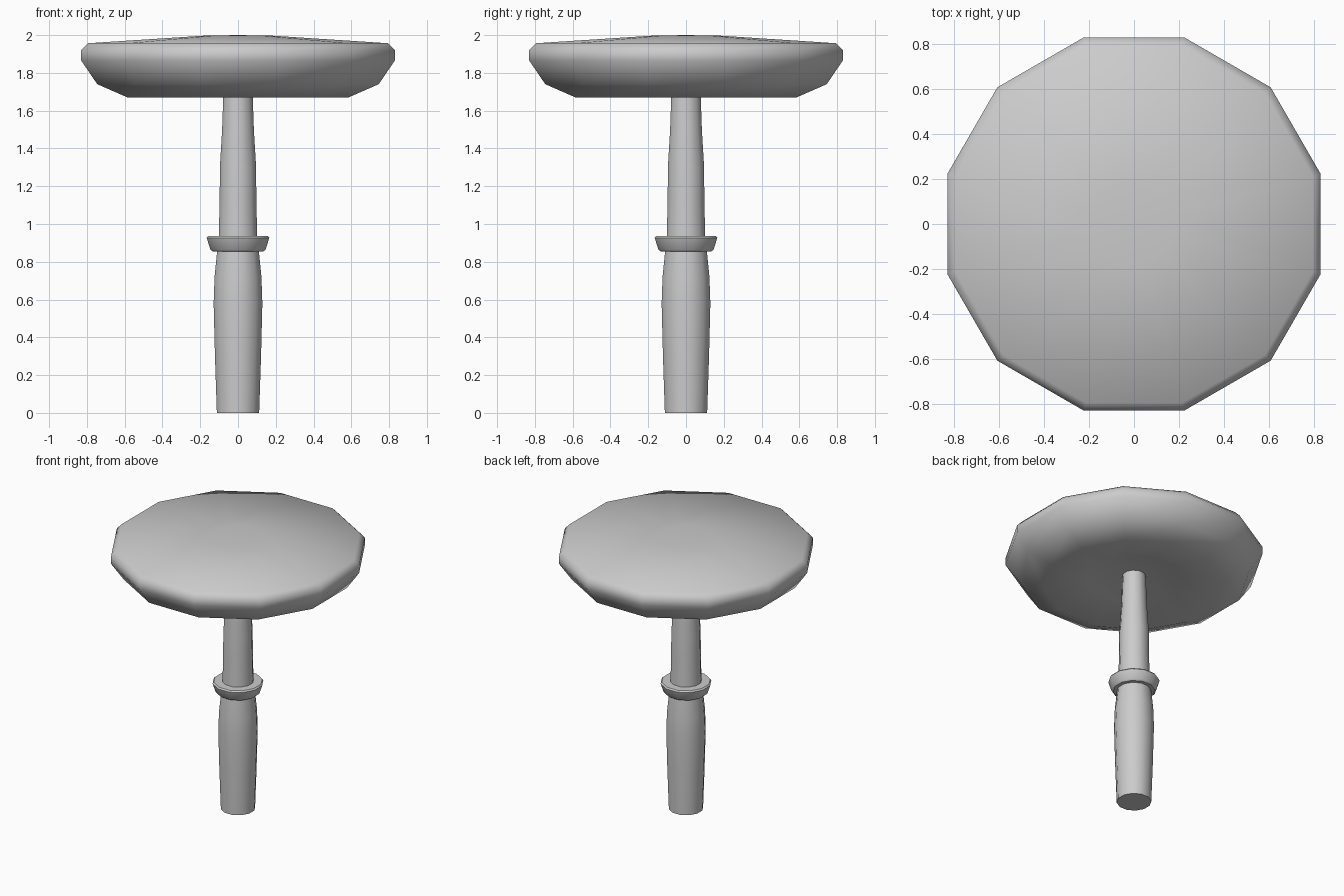
import bpy, bmesh, math

if "Cube" in bpy.data.objects:
    bpy.data.objects.remove(bpy.data.objects["Cube"])

SIDES = 12
APOTHEM = math.cos(math.pi / SIDES)


def lathe(name, profile, smooth_angle=40):
    """Revolve (half width, z) points; zero half width makes a pole."""
    bm = bmesh.new()
    rings = []
    for w, z in profile:
        if w == 0:
            rings.append([bm.verts.new((0, 0, z))])
            continue
        r = w / APOTHEM
        rings.append([bm.verts.new((r * math.cos(a), r * math.sin(a), z))
                      for a in (2 * math.pi * (i + 0.5) / SIDES for i in range(SIDES))])
    for lo, hi in zip(rings, rings[1:]):
        for i in range(SIDES):
            j = (i + 1) % SIDES
            quad = [lo[i % len(lo)], lo[j % len(lo)], hi[j % len(hi)], hi[i % len(hi)]]
            bm.faces.new(list(dict.fromkeys(quad)))
    bmesh.ops.recalc_face_normals(bm, faces=bm.faces)
    mesh = bpy.data.meshes.new(name)
    bm.to_mesh(mesh)
    bm.free()
    obj = bpy.data.objects.new(name, mesh)
    bpy.context.collection.objects.link(obj)
    bpy.context.view_layer.objects.active = obj
    obj.select_set(True)
    bpy.ops.object.shade_smooth_by_angle(angle=math.radians(smooth_angle))
    obj.select_set(False)
    return obj


# Lower stem, swelling slightly and closed at the foot
lathe("lower_stem", [(0, 0), (0.112, 0), (0.122, 0.3), (0.129, 0.58),
                     (0.124, 0.72), (0.11, 0.86), (0, 0.86)])

# Upper stem, tapering into the cap
lathe("upper_stem", [(0, 0.88), (0.102, 0.92), (0.097, 1.13), (0.096, 1.3),
                     (0.084, 1.5), (0.075, 1.76), (0, 1.76)])

# Flared collar around the stem
lathe("collar", [(0, 0.855), (0.135, 0.855), (0.146, 0.865),
                 (0.166, 0.927), (0.158, 0.937), (0, 0.937)])

# Broad cap with a shallow dome and hollowed underside
lathe("cap", [(0, 1.745), (0.3, 1.72), (0.585, 1.67), (0.745, 1.74), (0.83, 1.865),
              (0.83, 1.92), (0.795, 1.957), (0.18, 1.997), (0, 2.0)], 45)
